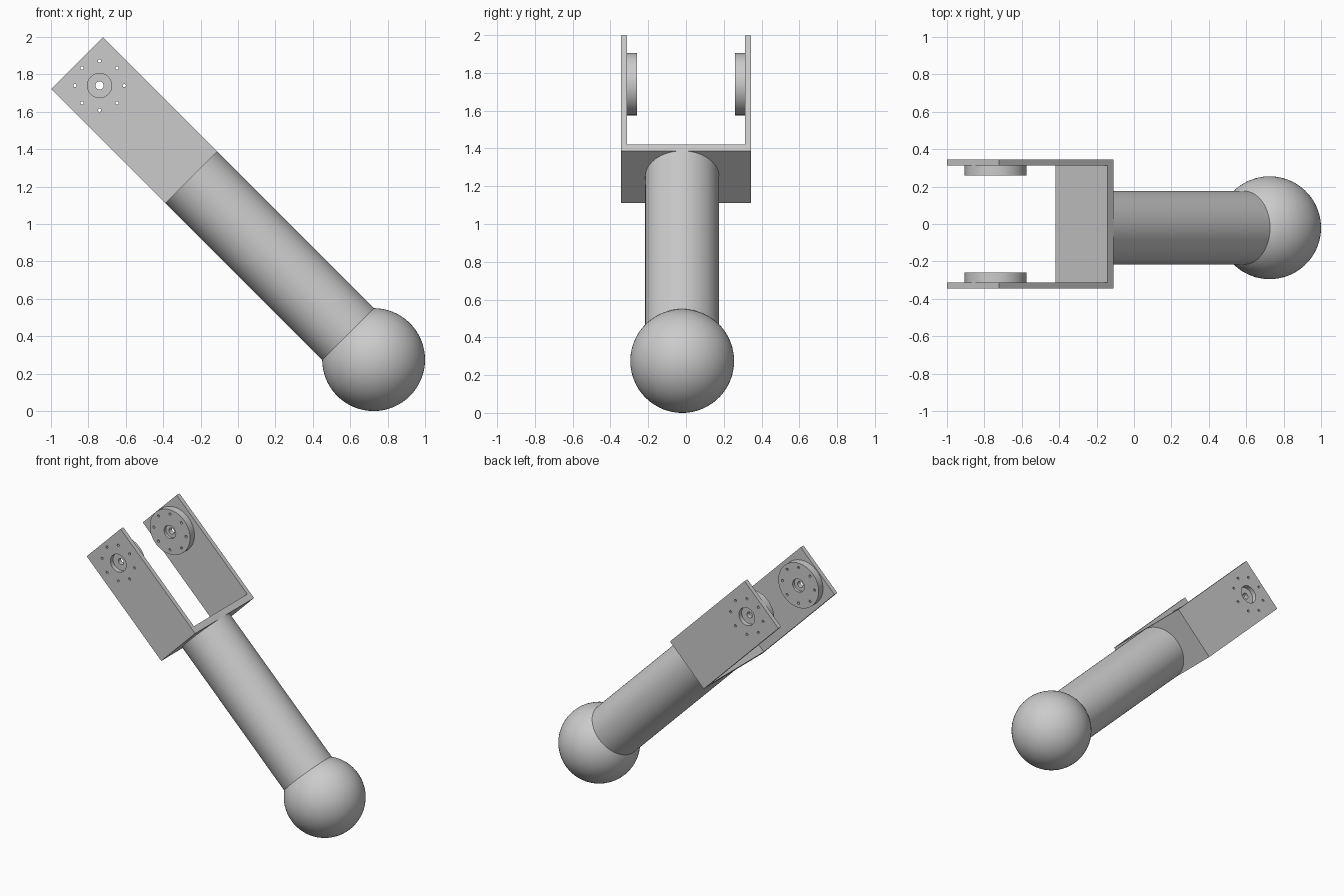
import bpy, bmesh, math
from mathutils import Matrix, Vector

if "Cube" in bpy.data.objects:
    bpy.data.objects.remove(bpy.data.objects["Cube"], do_unlink=True)

BALL_R, ARM_R = 0.275, 0.196
OFFSET_Y = -0.02                      # ball and arm sit slightly off the fork centre
BASE, TOP, HUB = 1.377, 2.242, 2.072  # distances along the arm axis
HALF_Y, WALL, FLOOR = 0.345, 0.033, 0.046
DISC_R, DISC_T = 0.165, 0.052

# Whole limb is built upright around the ball centre, then tilted
TILT = Matrix.Translation((0.725, 0, BALL_R)) @ Matrix.Rotation(-math.pi / 4, 4, 'Y')

metal = bpy.data.materials.new("light grey")
metal.use_nodes = True
metal.diffuse_color = (0.6, 0.6, 0.6, 1)
metal.node_tree.nodes["Principled BSDF"].inputs["Base Color"].default_value = (0.6, 0.6, 0.6, 1)


def add_object(name, bm, smooth=True):
    bmesh.ops.recalc_face_normals(bm, faces=bm.faces)
    mesh = bpy.data.meshes.new(name)
    bm.to_mesh(mesh)
    bm.free()
    mesh.materials.append(metal)
    ob = bpy.data.objects.new(name, mesh)
    bpy.context.collection.objects.link(ob)
    ob.matrix_world = TILT
    if smooth:
        shade(ob)
    return ob


def shade(ob):
    bpy.ops.object.select_all(action='DESELECT')
    ob.select_set(True)
    bpy.context.view_layer.objects.active = ob
    bpy.ops.object.shade_smooth_by_angle(angle=math.radians(30))


def lathe_y(bm, profile, x, z, steps):
    """Closed solid turned around a y-parallel axis; profile is (radius, y)."""
    rings = [[bm.verts.new((x + r * math.cos(a), y, z + r * math.sin(a)))
              for a in (2 * math.pi * i / steps for i in range(steps))]
             for r, y in profile]
    for low, high in zip(rings, rings[1:]):
        for i in range(steps):
            j = (i + 1) % steps
            bm.faces.new((low[i], low[j], high[j], high[i]))
    bm.faces.new(rings[0])
    bm.faces.new(rings[-1])


# Ball
bm = bmesh.new()
bmesh.ops.create_uvsphere(bm, u_segments=64, v_segments=32, radius=BALL_R,
                          matrix=Matrix.Translation((0, OFFSET_Y, 0)))
add_object("ball", bm)

# Arm, its ends sunk into the ball and the fork floor
bm = bmesh.new()
start, end = 0.1, BASE + 0.01
bmesh.ops.create_cone(bm, cap_ends=True, segments=64, radius1=ARM_R, radius2=ARM_R,
                      depth=end - start,
                      matrix=Matrix.Translation((0, OFFSET_Y, (start + end) / 2)))
add_object("arm", bm)

# Fork: U profile pushed across the arm width
bm = bmesh.new()
inner = HALF_Y - WALL
half = [(HALF_Y, BASE), (HALF_Y, TOP), (inner, TOP), (inner, BASE + FLOOR)]
outline = half + [(-y, z) for y, z in reversed(half)]
face = bm.faces.new([bm.verts.new((-ARM_R, y, z)) for y, z in outline])
grown = bmesh.ops.extrude_face_region(bm, geom=[face])["geom"]
bmesh.ops.translate(bm, vec=Vector((2 * ARM_R, 0, 0)),
                    verts=[v for v in grown if isinstance(v, bmesh.types.BMVert)])
fork = add_object("fork", bm, smooth=False)

# Hub discs inside the fork, and drill shapes for both walls
face_y = inner - DISC_T
bore = [(0.048, face_y - 0.02), (0.048, face_y + 0.02), (0.022, face_y + 0.02),
        (0.022, inner + 0.001), (0.065, inner + 0.001), (0.065, HALF_Y + 0.02)]
drilled, drills = [fork], []
for side, label in ((1, "back"), (-1, "front")):
    bm = bmesh.new()
    lathe_y(bm, [(DISC_R, side * face_y), (DISC_R, side * inner)], 0, HUB, 64)
    disc = add_object(label + "_hub_disc", bm, smooth=False)
    drilled.append(disc)

    bm = bmesh.new()
    lathe_y(bm, [(r, side * y) for r, y in bore], 0, HUB, 32)
    for i in range(8):
        a = math.pi / 4 * (i + 0.5) + math.pi / 8
        hole = [(0.009, side * (face_y - 0.02)), (0.009, side * (HALF_Y + 0.02))]
        lathe_y(bm, hole, 0.132 * math.cos(a), HUB + 0.132 * math.sin(a), 12)
    drill = add_object(label + "_drill", bm, smooth=False)
    drill.hide_render = True
    drills.append(drill)

# Drill the holes and discard the drill shapes
for ob in drilled:
    for drill in drills:
        if ob is fork or ob.name.split("_")[0] == drill.name.split("_")[0]:
            mod = ob.modifiers.new("holes", 'BOOLEAN')
            mod.operation, mod.solver, mod.object = 'DIFFERENCE', 'EXACT', drill
    bpy.context.view_layer.update()
    graph = bpy.context.evaluated_depsgraph_get()
    mesh = bpy.data.meshes.new_from_object(ob.evaluated_get(graph))
    ob.modifiers.clear()
    ob.data = mesh
    shade(ob)
for drill in drills:
    bpy.data.objects.remove(drill, do_unlink=True)
